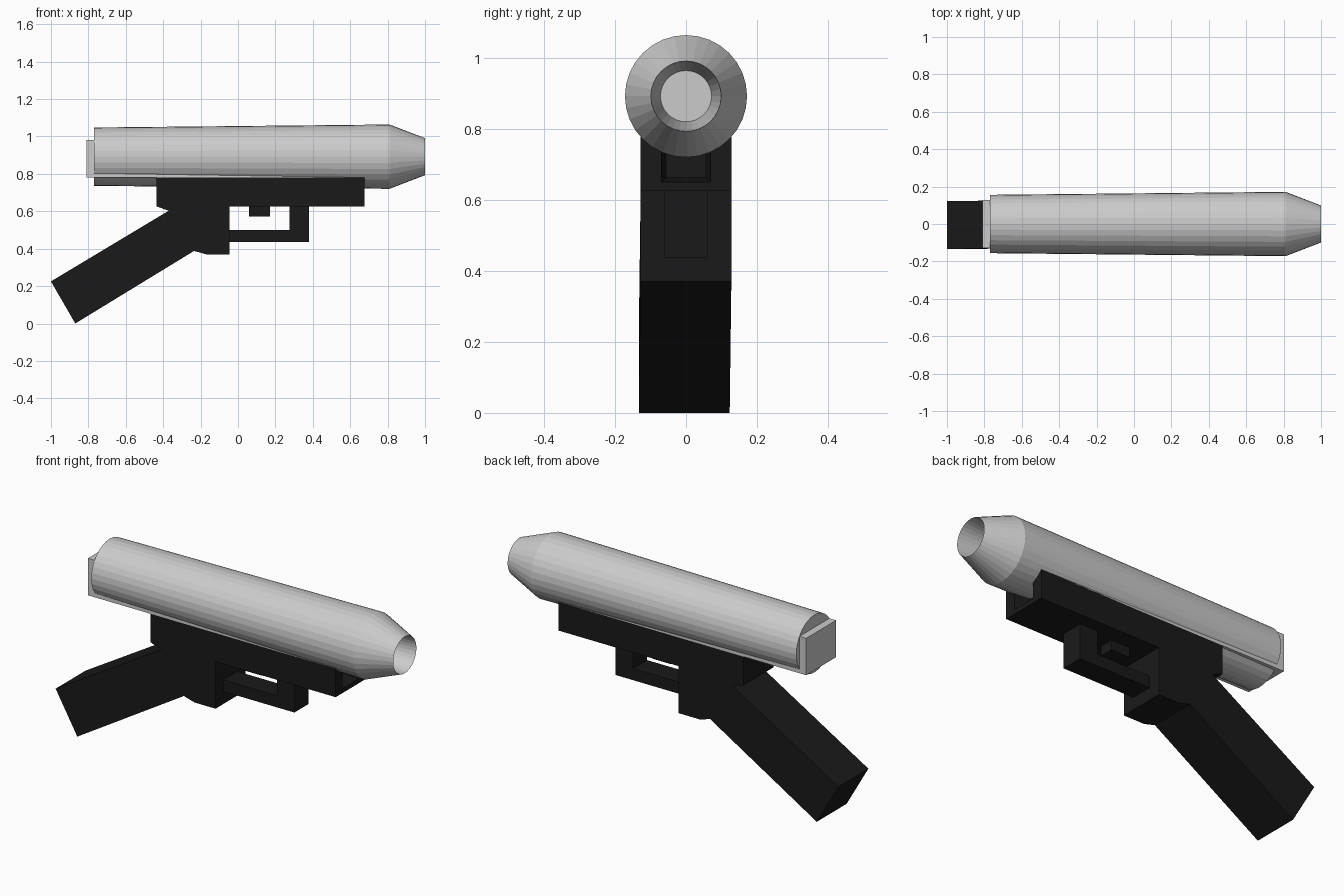
import bpy, bmesh, math

if "Cube" in bpy.data.objects:
    bpy.data.objects.remove(bpy.data.objects["Cube"])

HALF = 0.128      # half width of the body
AXIS_Z = 0.892    # height of the barrel axis

black = bpy.data.materials.new("black_plastic")
black.diffuse_color = (0.01, 0.01, 0.01, 1)
black.use_nodes = True
black.node_tree.nodes["Principled BSDF"].inputs["Base Color"].default_value = black.diffuse_color


def finish(name, bm, mat=None):
    bmesh.ops.recalc_face_normals(bm, faces=bm.faces)
    me = bpy.data.meshes.new(name)
    bm.to_mesh(me)
    bm.free()
    ob = bpy.data.objects.new(name, me)
    bpy.context.collection.objects.link(ob)
    if mat:
        me.materials.append(mat)
    return ob


def extruded(profile, half):
    """Side profile (x, z) extruded evenly to both sides of y = 0."""
    bm = bmesh.new()
    face = bm.faces.new([bm.verts.new((x, -half, z)) for x, z in profile])
    ext = bmesh.ops.extrude_face_region(bm, geom=[face])
    # keep the starting face so the solid is closed
    if not face.is_valid:
        raise RuntimeError("profile face lost")
    for v in ext["geom"]:
        if isinstance(v, bmesh.types.BMVert):
            v.co.y = half
    return bm


def box(x0, x1, z0, z1, half):
    return extruded([(x0, z0), (x1, z0), (x1, z1), (x0, z1)], half)


# Barrel: tapered tube with conical nose and a narrowing bore
bm = bmesh.new()
SIDES = 32
rings = []
for x, r in [(-0.77, 0.156), (0.81, 0.172), (1.0, 0.099), (0.69, 0.072)]:
    rings.append([bm.verts.new((x, r * math.cos(2 * math.pi * i / SIDES),
                                AXIS_Z + r * math.sin(2 * math.pi * i / SIDES)))
                  for i in range(SIDES)])
for a, b in zip(rings, rings[1:]):
    for i in range(SIDES):
        j = (i + 1) % SIDES
        bm.faces.new((a[i], a[j], b[j], b[i]))
bm.faces.new(rings[0])
bm.faces.new(rings[-1])
finish("barrel", bm)

# Bolt: long block running through the barrel
finish("bolt", box(-0.81, 0.67, 0.78, 0.98, HALF))

# Frame rail with a tapered recess in its front end
bm = box(-0.435, 0.675, 0.625, 0.782, HALF)
bmesh.ops.recalc_face_normals(bm, faces=bm.faces)
front = max(bm.faces, key=lambda f: f.calc_center_median().x)
bmesh.ops.inset_individual(bm, faces=[front], thickness=0.035)
for v in front.verts:
    v.co.y *= 0.67
bmesh.ops.inset_individual(bm, faces=[front], thickness=0.018, depth=-0.08)
finish("frame_rail", bm, black)

# Slanted grip and the block joining it to the rail
bm = extruded([(-1.0, 0.225), (-0.87, 0.003), (-0.235, 0.388), (-0.17, 0.37),
               (-0.045, 0.37), (-0.045, 0.626), (-0.435, 0.626), (-0.37, 0.603)], HALF)
for v in bm.verts:
    if v.co.z < 0.3:
        v.co.y -= 0.005
    if v.co.z < 0.1:
        v.co.z -= 0.003
finish("grip", bm, black)

# Trigger guard, L-shaped, and trigger
finish("trigger_guard", extruded([(-0.05, 0.437), (0.38, 0.437), (0.38, 0.63), (0.275, 0.63),
                                  (0.275, 0.5), (-0.05, 0.5)], 0.06), black)
finish("trigger", box(0.06, 0.17, 0.572, 0.63, 0.038), black)
